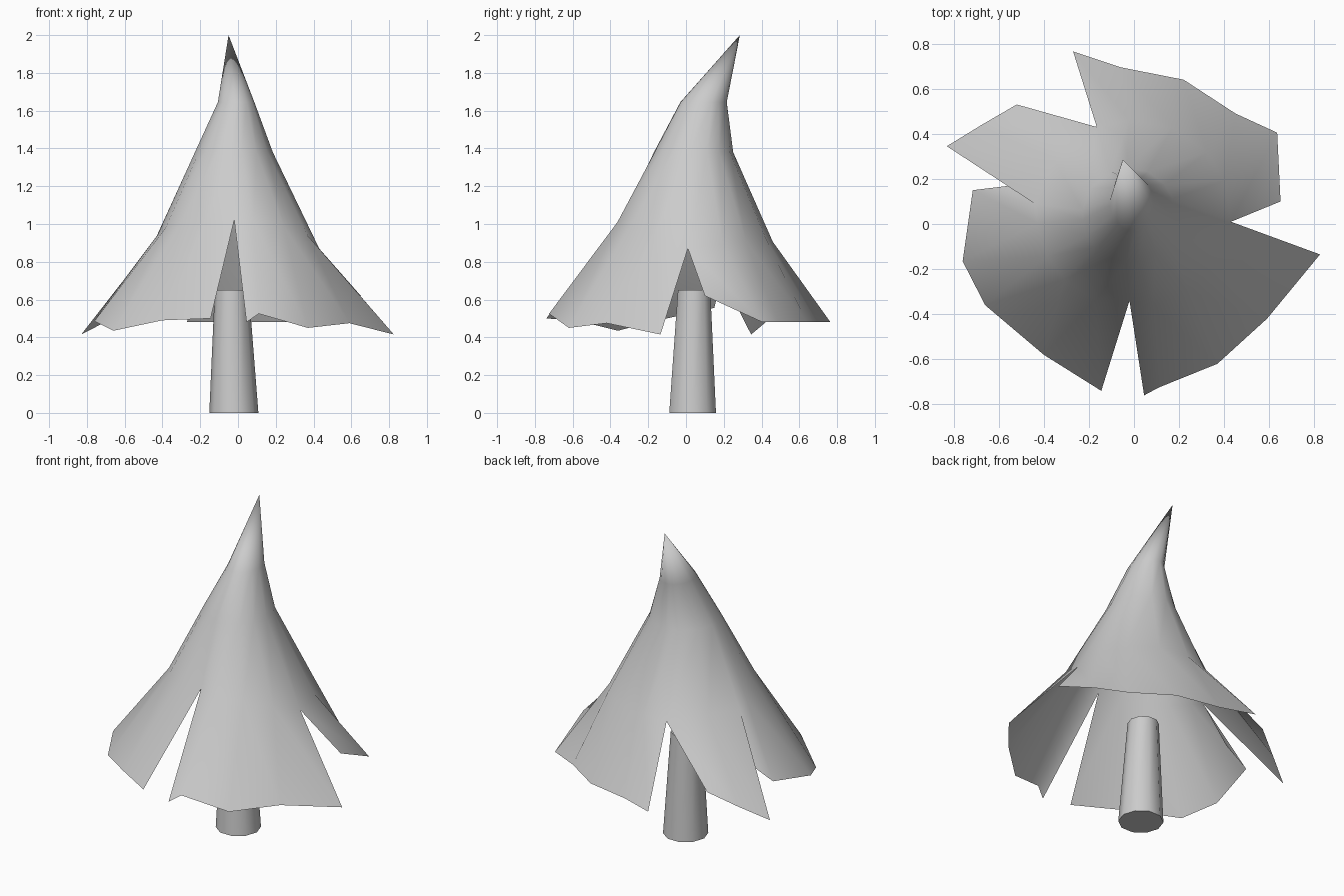
import bpy, bmesh
from math import cos, sin, atan2, tau

if "Cube" in bpy.data.objects:
    bpy.data.objects.remove(bpy.data.objects["Cube"])

CX, CY = 0.0, 0.045  # canopy axis at slit height


def ang(p):
    return atan2(p[1] - CY, p[0] - CX)


def finish(name, bm, degrees):
    bmesh.ops.recalc_face_normals(bm, faces=bm.faces)
    mesh = bpy.data.meshes.new(name)
    bm.to_mesh(mesh)
    bm.free()
    ob = bpy.data.objects.new(name, mesh)
    bpy.context.collection.objects.link(ob)
    bpy.ops.object.select_all(action='DESELECT')
    ob.select_set(True)
    bpy.context.view_layer.objects.active = ob
    bpy.ops.object.shade_smooth_by_angle(angle=degrees * tau / 360)


# Trunk: tapered ten-sided prism
bm = bmesh.new()
rings = []
for x, y, z, r in ((-0.022, 0.035, 0, 0.13), (-0.033, 0.043, 0.65, 0.09)):
    rings.append([bm.verts.new((x + r * cos(i * tau / 10), y + r * sin(i * tau / 10), z))
                  for i in range(10)])
for i in range(10):
    j = (i + 1) % 10
    bm.faces.new((rings[0][i], rings[0][j], rings[1][j], rings[1][i]))
bm.faces.new(rings[0][::-1])
bm.faces.new(rings[1])
finish("trunk", bm, 50)

# Canopy: tops of the four slits, and the hem of the flap following each one
slits = [(-0.02, -0.34, 1.02), (0.43, 0.01, 0.87), (-0.165, 0.43, 0.895), (-0.44, 0.09, 0.915)]
hems = [
    [(0.045, -0.76, 0.48), (0.11, -0.725, 0.525), (0.37, -0.62, 0.45),
     (0.59, -0.42, 0.475), (0.825, -0.135, 0.415)],
    [(0.65, 0.10, 0.62), (0.635, 0.405, 0.48), (0.45, 0.49, 0.48),
     (0.22, 0.64, 0.48), (-0.06, 0.695, 0.48), (-0.27, 0.765, 0.48)],
    [(-0.52, 0.53, 0.58), (-0.675, 0.44, 0.495), (-0.83, 0.345, 0.415)],
    [(-0.55, 0.17, 0.64), (-0.715, 0.15, 0.556), (-0.76, -0.165, 0.486),
     (-0.66, -0.36, 0.435), (-0.4, -0.58, 0.49), (-0.145, -0.74, 0.50)],
]

bm = bmesh.new()
slit_verts = [bm.verts.new(p) for p in slits]
collar = []  # closed ring at slit height
for k, hem in enumerate(hems):
    a, b = slits[k], slits[(k + 1) % 4]
    a0, span = ang(a), (ang(b) - ang(a)) % tau
    h0, hspan = ang(hem[0]), (ang(hem[-1]) - ang(hem[0])) % tau
    n = len(hem) - 1
    row = [slit_verts[k]]
    for i in range(1, n):
        t = 0.5 * i / n + 0.5 * ((ang(hem[i]) - h0) % tau) / hspan
        th = a0 + t * span
        z = a[2] + t * (b[2] - a[2]) + 0.03 * sin(t * tau / 2)
        row.append(bm.verts.new((CX + 0.43 * cos(th), CY + 0.415 * sin(th), z)))
    row.append(slit_verts[(k + 1) % 4])
    rim = [bm.verts.new(p) for p in hem]
    for i in range(n):
        bm.faces.new((row[i], rim[i], rim[i + 1], row[i + 1]))
    collar += row[:-1]

# Upper rings and the backward-bent tip
angles = [ang(v.co) for v in collar]
lower = collar
for x, y, rx, ry, z in ((-0.022, 0.04, 0.207, 0.21, 1.38), (-0.01, 0.093, 0.097, 0.123, 1.645)):
    upper = [bm.verts.new((x + rx * cos(t), y + ry * sin(t), z)) for t in angles]
    for i in range(len(lower)):
        j = (i + 1) % len(lower)
        bm.faces.new((lower[i], lower[j], upper[j], upper[i]))
    lower = upper
tip = bm.verts.new((-0.05, 0.285, 2.0))
for i in range(len(lower)):
    bm.faces.new((lower[i], lower[(i + 1) % len(lower)], tip))
finish("canopy", bm, 60)
